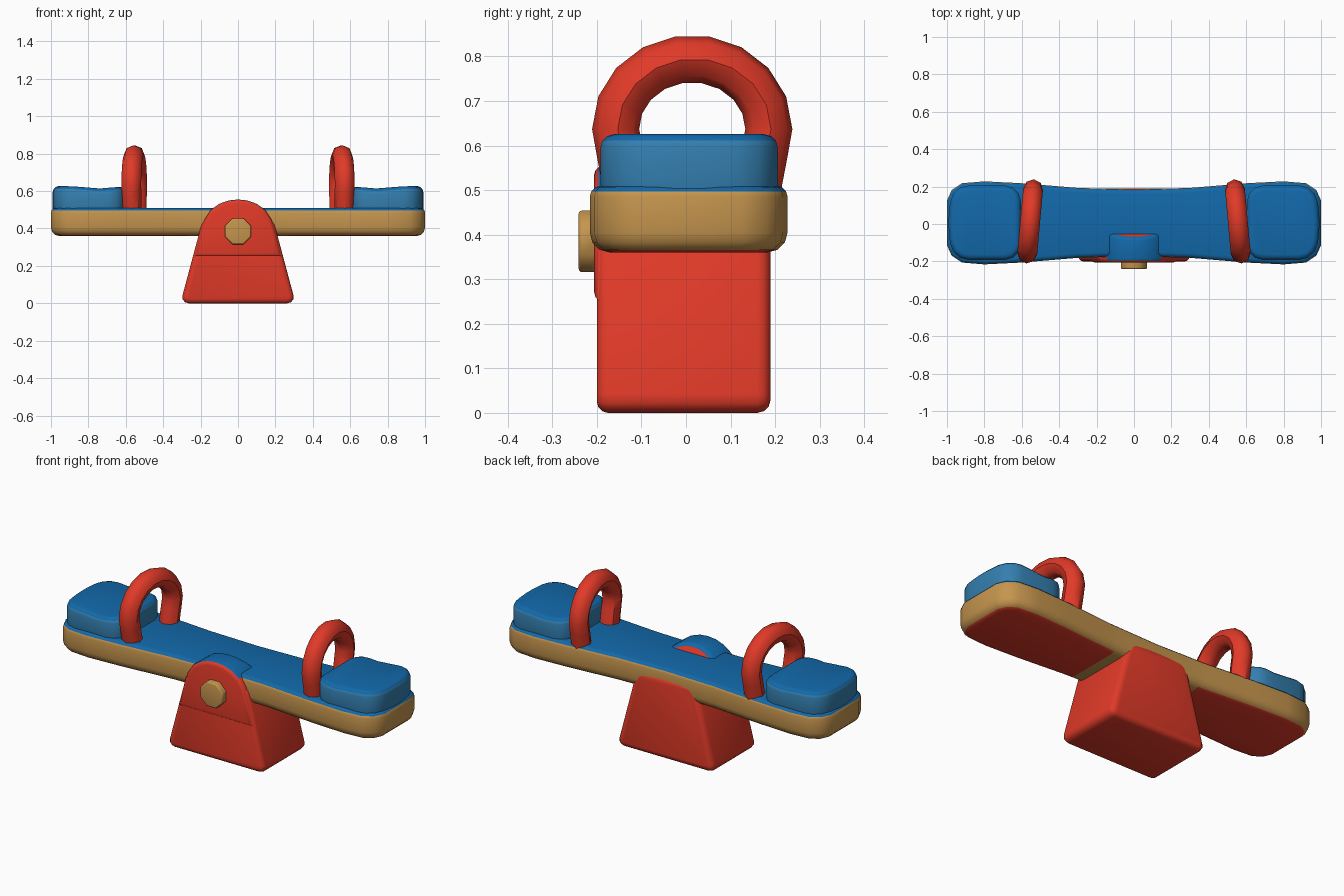
import bpy
import bmesh
from math import sin, cos, pi, radians
from mathutils import Matrix

cube = bpy.data.objects.get("Cube")
if cube:
    bpy.data.objects.remove(cube, do_unlink=True)


def material(name, r, g, b):
    m = bpy.data.materials.new(name)
    m.use_nodes = True
    m.diffuse_color = (r, g, b, 1)
    m.node_tree.nodes["Principled BSDF"].inputs["Base Color"].default_value = (r, g, b, 1)
    return m


RED = material("bright red", 0.75, 0.042, 0.021)
BLUE = material("deep blue", 0.006, 0.141, 0.402)
LIGHT = material("light blue", 0.034, 0.21, 0.43)
TAN = material("wood tan", 0.56, 0.30, 0.076)
parts = []


def bevel(bm, edges, width, segments=3):
    if width:
        bmesh.ops.bevel(bm, geom=edges, offset=width, offset_type='OFFSET',
                        segments=segments, profile=0.5, affect='EDGES', clamp_overlap=True)


def cap_edges(bm, z):
    return [e for e in bm.edges if all(abs(v.co.z - z) < 1e-5 for v in e.verts)]


def prism(name, outline, lo, hi, mats, corner=0, bottom=0, top=0,
          upright=False, rule=None, cuts=(), shape=None):
    """Extrude an outline, round its edges and colour its faces by a rule."""
    bm = bmesh.new()
    face = bm.faces.new([bm.verts.new((x, y, lo)) for x, y in outline])
    ext = bmesh.ops.extrude_face_region(bm, geom=[face], use_keep_orig=True)
    for v in ext["geom"]:
        if isinstance(v, bmesh.types.BMVert):
            v.co.z = hi
    bmesh.ops.recalc_face_normals(bm, faces=bm.faces)
    bevel(bm, [e for e in bm.edges if abs(e.verts[0].co.z - e.verts[1].co.z) > 1e-4], corner)
    bevel(bm, cap_edges(bm, lo), bottom)
    bevel(bm, cap_edges(bm, hi), top)
    for x in cuts:
        bmesh.ops.bisect_plane(bm, geom=bm.verts[:] + bm.edges[:] + bm.faces[:],
                               plane_co=(x, 0, 0), plane_no=(1, 0, 0))
    if upright:
        bmesh.ops.transform(bm, matrix=Matrix.Rotation(pi / 2, 4, 'X'), verts=bm.verts)
    if shape:
        for v in bm.verts:
            shape(v.co)
    bmesh.ops.recalc_face_normals(bm, faces=bm.faces)
    bm.normal_update()
    if rule:
        for f in bm.faces:
            f.material_index = rule(f.normal, f.calc_center_median())
    mesh = bpy.data.meshes.new(name)
    bm.to_mesh(mesh)
    bm.free()
    for m in mats:
        mesh.materials.append(m)
    ob = bpy.data.objects.new(name, mesh)
    bpy.context.collection.objects.link(ob)
    parts.append(ob)
    return ob


def mirrored(half):
    """Close a right-hand profile with its mirror image in x."""
    return half + [(-x, y) for x, y in reversed(half) if abs(x) > 1e-6]


# Plank: waisted board, blue on top, red panels under both ends
edge = [(1.0, 0.12), (0.975, 0.175), (0.92, 0.212), (0.8, 0.222),
        (0.6, 0.212), (0.3, 0.187), (0, 0.178)]
back = edge + [(-x, y) for x, y in reversed(edge[:-1])]
board = [(x, y + 0.006) for x, y in back] + [(x, 0.006 - y) for x, y in reversed(back)]


def plank_rule(n, c):
    if n.z > 0.6:
        return 1
    return 2 if n.z < -0.95 and abs(c.x) > 0.27 else 0


prism("plank", board, 0.36, 0.51, [TAN, BLUE, RED], bottom=0.045, top=0.025,
      rule=plank_rule, cuts=(-0.27, 0.27))

# Base block
prism("base", mirrored([(0.308, 0), (0.185, 0.46)]), -0.19, 0.2, [RED],
      corner=0.045, bottom=0.04, top=0.025, upright=True)


# Rounded bracket rising in front of the plank
def slope_back(co):
    if co.y > -0.13:
        co.y += (0.555 - co.z) * 0.5


arch = mirrored([(0.232, 0.25), (0.2, 0.38), (0.178, 0.45), (0.145, 0.5),
                 (0.1, 0.532), (0.05, 0.55), (0, 0.555)])
prism("pivot_bracket", arch, 0.075, 0.206, [RED, BLUE], bottom=0.015, top=0.02,
      upright=True, shape=slope_back,
      rule=lambda n, c: int(n.z > 0.55 and c.z > 0.5 and c.y > -0.195))

# Pivot bolt
bolt = [(0.075 * sin(2 * pi * i / 8 + pi / 8), 0.385 + 0.075 * cos(2 * pi * i / 8 + pi / 8))
        for i in range(8)]
prism("pivot_bolt", bolt, 0.18, 0.241, [TAN], top=0.008, upright=True)


# Seat pads with a slight dip
def dip(co):
    if co.z > 0.57:
        co.z -= 0.012 * max(0, 1 - abs(abs(co.x) - 0.74) / 0.15)


for side, s in (("left", 1), ("right", -1)):
    pad = [(s * x, y) for x, y in ((0.605, -0.192), (0.97, -0.192), (0.998, 0.006),
                                   (0.97, 0.206), (0.605, 0.206))]
    prism(side + "_seat", pad, 0.49, 0.626, [LIGHT, BLUE], corner=0.085, bottom=0.012,
          top=0.03, cuts=(s * 0.74,), shape=dip, rule=lambda n, c: int(n.z > 0.4))

    # Hoop handle, turned slightly about the vertical
    arc = [radians(a) for a in range(-20, 201, 20)]
    path = [(0.14, 0.47)] + [(0.172 * cos(a), 0.637 + 0.158 * sin(a)) for a in arc] + [(-0.14, 0.47)]
    curve = bpy.data.curves.new(side + "_handle", 'CURVE')
    curve.dimensions = '3D'
    curve.bevel_depth = 0.053
    curve.bevel_resolution = 2
    curve.use_fill_caps = True
    spline = curve.splines.new('POLY')
    spline.points.add(len(path) - 1)
    for p, (y, z) in zip(spline.points, path):
        p.co = (s * (0.555 - 0.09 * y), y + 0.014, z, 1)
    curve.materials.append(RED)
    hoop = bpy.data.objects.new(side + "_handle", curve)
    bpy.context.collection.objects.link(hoop)
    parts.append(hoop)

# Mesh the hoops and shade everything smooth with sharp edges kept
bpy.ops.object.select_all(action='DESELECT')
for ob in parts:
    ob.select_set(True)
bpy.context.view_layer.objects.active = parts[0]
bpy.ops.object.convert(target='MESH')
bpy.ops.object.shade_smooth_by_angle(angle=radians(45))
